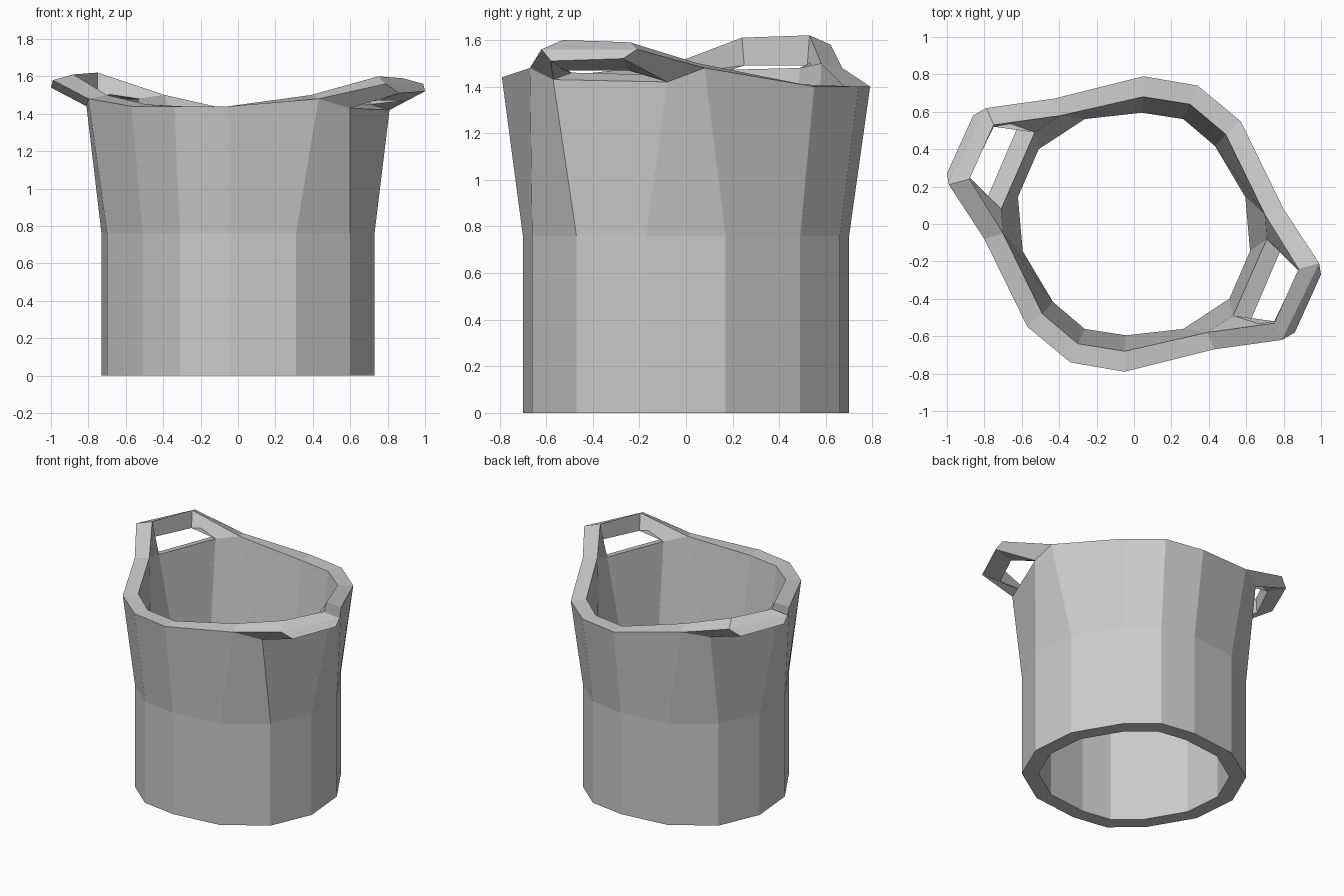
import bpy
import bmesh
from mathutils import Vector

default_cube = bpy.data.objects.get("Cube")
if default_cube:
    bpy.data.objects.remove(default_cube, do_unlink=True)

BEND_HEIGHT = 0.76    # where the wall starts to flare
INNER_SCALE = 0.85    # inner wall relative to the outer wall

# Columns of half the wall: foot (x, y), outer rim, inner rim, lift of the opposite column
columns = [
    ((0.05, 0.7), (0.05, 0.79, 1.4), (0.05, 0.68, 1.4), 0.04),
    ((0.31, 0.66), (0.34, 0.74, 1.4), (0.3, 0.64, 1.4), 0.04),
    ((0.51, 0.49), (0.57, 0.55, 1.4), (0.49, 0.48, 1.41), 0.04),
    ((0.7, 0.17), (0.8, 0.08, 1.48), (0.7, 0.05, 1.5), 0),
    ((0.73, -0.17), (0.81, -0.08, 1.42), (0.71, -0.08, 1.45), 0.02),
    ((0.6, -0.47), (0.6, -0.57, 1.43), (0.53, -0.49, 1.46), 0.02),
    ((0.31, -0.66), (0.43, -0.67, 1.48), (0.39, -0.58, 1.5), 0),
]

# Grip corners: inner top, outer top, outer bottom, inner bottom
grip_sections = [
    [(0.88, -0.24, 1.59), (0.99, -0.21, 1.56), (1, -0.27, 1.52), (0.88, -0.25, 1.47)],
    [(0.75, -0.53, 1.6), (0.79, -0.62, 1.56), (0.86, -0.58, 1.51), (0.75, -0.52, 1.47)],
]
GRIP_LIFT = 0.02

bm = bmesh.new()


def add_vertex(point, side, lift=0):
    """Place a point on its own side, or half a turn around the axis."""
    x, y, z = point
    return bm.verts.new(Vector((side * x, side * y, z + (lift if side < 0 else 0))))


def bridge(first, second, closed=False):
    """Join two matching rows of vertices with quads."""
    count = len(first)
    for i in range(count if closed else count - 1):
        j = (i + 1) % count
        bm.faces.new((first[i], first[j], second[j], second[i]))


# Vertex rings of the wall
outer_foot, outer_bend, outer_rim = [], [], []
inner_foot, inner_bend, inner_rim = [], [], []
for side in (1, -1):
    for (x, y), outer, inner, lift in columns:
        ix, iy = x * INNER_SCALE, y * INNER_SCALE
        outer_foot.append(add_vertex((x, y, 0), side))
        outer_bend.append(add_vertex((x, y, BEND_HEIGHT), side))
        outer_rim.append(add_vertex(outer, side, lift))
        inner_foot.append(add_vertex((ix, iy, 0), side))
        inner_bend.append(add_vertex((ix, iy, BEND_HEIGHT), side))
        inner_rim.append(add_vertex(inner, side, lift))

# Wall, inside and out, with a flat ring at the foot
wall_rings = [outer_rim, outer_bend, outer_foot, inner_foot, inner_bend, inner_rim]
for upper, lower in zip(wall_rings, wall_rings[1:]):
    bridge(upper, lower, closed=True)

# Rim and handles, one of each per half
half = len(columns)
total = 2 * half
for start, side in ((0, 1), (half, -1)):
    for i in range(half):
        if i in (3, 5):    # gaps where the handle joins the wall
            continue
        a, b = start + i, (start + i + 1) % total
        bm.faces.new((outer_rim[a], outer_rim[b], inner_rim[b], inner_rim[a]))

    def root(upper, lower):
        a, b = start + upper, start + lower
        return [inner_rim[a], outer_rim[a], outer_rim[b], inner_rim[b]]

    grips = [[add_vertex(p, side, GRIP_LIFT) for p in section] for section in grip_sections]
    strap = [root(3, 4)] + grips + [root(6, 5)]
    for first, second in zip(strap, strap[1:]):
        bridge(first, second, closed=True)

bmesh.ops.recalc_face_normals(bm, faces=bm.faces[:])
mesh = bpy.data.meshes.new("handled_tub")
bm.to_mesh(mesh)
bm.free()
tub = bpy.data.objects.new("handled_tub", mesh)
bpy.context.scene.collection.objects.link(tub)

# Plain grey finish
grey = bpy.data.materials.new("plain_grey")
grey.use_nodes = True
colour = (0.6, 0.6, 0.6, 1)
grey.diffuse_color = colour
grey.node_tree.nodes["Principled BSDF"].inputs["Base Color"].default_value = colour
mesh.materials.append(grey)
